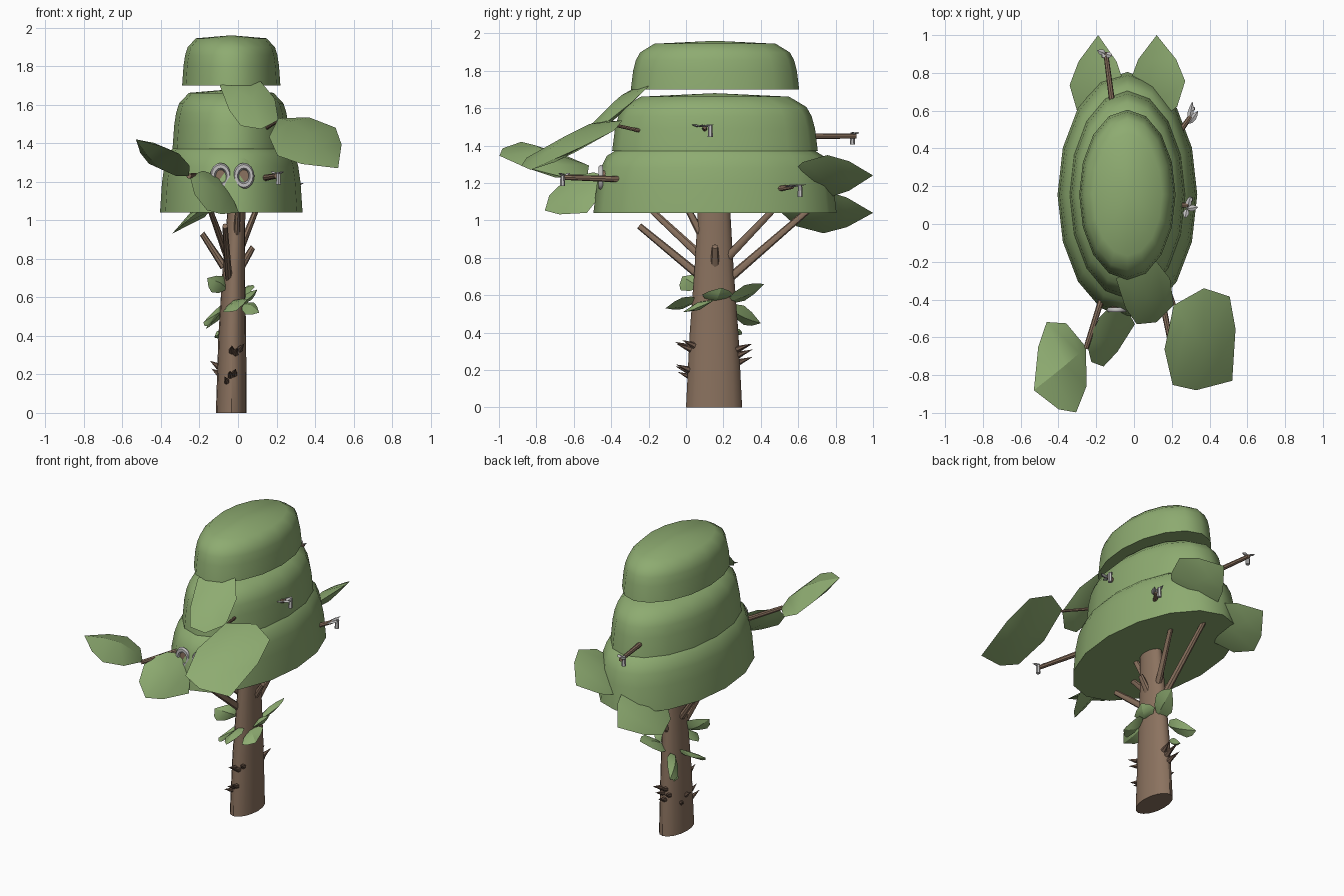
import bpy, bmesh, math
from mathutils import Vector as V

if "Cube" in bpy.data.objects:
    bpy.data.objects.remove(bpy.data.objects["Cube"])


def material(name, rgb):
    m = bpy.data.materials.new(name)
    m.diffuse_color = (*rgb, 1)
    m.use_nodes = True
    m.node_tree.nodes["Principled BSDF"].inputs["Base Color"].default_value = m.diffuse_color
    return m


GREEN = material("leaf green", (0.27, 0.41, 0.165))
BARK = material("bark brown", (0.26, 0.17, 0.115))
DARK = material("thorn brown", (0.16, 0.10, 0.07))
GREY = material("pale grey", (0.54, 0.53, 0.53))


def finish(name, bm, mat, angle=None):
    bmesh.ops.recalc_face_normals(bm, faces=bm.faces)
    me = bpy.data.meshes.new(name)
    bm.to_mesh(me)
    bm.free()
    me.materials.append(mat)
    ob = bpy.data.objects.new(name, me)
    bpy.context.collection.objects.link(ob)
    if angle:
        bpy.ops.object.select_all(action='DESELECT')
        ob.select_set(True)
        bpy.context.view_layer.objects.active = ob
        bpy.ops.object.shade_smooth_by_angle(angle=math.radians(angle))
    return ob


def lathe(name, rings, mat, n=16, peak=None, angle=40):
    """Stack of elliptical rings (cx, cy, z, rx, ry), with an optional peak point."""
    bm = bmesh.new()
    loops = []
    for cx, cy, z, rx, ry in rings:
        loops.append([bm.verts.new((cx + rx * math.sin(2 * math.pi * i / n),
                                    cy + ry * math.cos(2 * math.pi * i / n), z))
                      for i in range(n)])
    for a, b in zip(loops, loops[1:]):
        for i in range(n):
            bm.faces.new((a[i], a[(i + 1) % n], b[(i + 1) % n], b[i]))
    bm.faces.new(loops[0])
    if peak:
        p = bm.verts.new(peak)
        for i in range(n):
            bm.faces.new((loops[-1][i], loops[-1][(i + 1) % n], p))
    else:
        bm.faces.new(loops[-1])
    return finish(name, bm, mat, angle)


def rod(name, a, b, r1, r2, mat, n=8, squash=1.0):
    """Tapered rod from a to b; squash narrows it along x."""
    a, b = V(a), V(b)
    d = b - a
    bm = bmesh.new()
    bmesh.ops.create_cone(bm, cap_ends=True, segments=n, radius1=r1, radius2=r2, depth=d.length)
    q = d.to_track_quat('Z', 'Y')
    mid = (a + b) / 2
    for v in bm.verts:
        p = q @ v.co
        p.x *= squash if abs(d.normalized().x) < 0.7 else 1
        v.co = p + mid
    if r2 == 0:
        bmesh.ops.remove_doubles(bm, verts=bm.verts, dist=1e-5)
    return finish(name, bm, mat, 40)


def leaf(name, base, tip, w, h=0.04, mat=GREEN):
    """Solid faceted leaf: w reaches from midrib to edge, h is the half thickness."""
    base, tip, w = V(base), V(tip), V(w)
    d = tip - base
    up = d.cross(w).normalized()
    bm = bmesh.new()
    vb, vt = bm.verts.new(base), bm.verts.new(tip)
    lines = []
    for side in (w, up * h, -w, -up * h):
        lines.append([bm.verts.new(base + d * t + side * k)
                      for t, k in ((0.18, 0.72), (0.47, 1.04), (0.72, 0.72))])
    for i in range(4):
        a, b = lines[i], lines[(i + 1) % 4]
        bm.faces.new((vb, a[0], b[0]))
        for j in range(2):
            bm.faces.new((a[j], a[j + 1], b[j + 1], b[j]))
        bm.faces.new((a[2], vt, b[2]))
    return finish(name, bm, mat, 25)


# Crown: three stacked domes
PROFILE = ((0, 1), (0.39, 0.972), (0.60, 0.94), (0.76, 0.89), (0.94, 0.72))
CX, CY = -0.035, 0.155
for i, (z, h, rx, ry) in enumerate(((1.04, 0.40, 0.37, 0.65),
                                    (1.37, 0.31, 0.305, 0.55),
                                    (1.70, 0.26, 0.255, 0.45))):
    lathe(f"crown_tier_{i + 1}", [(CX, CY, z + h * t, rx * k, ry * k) for t, k in PROFILE],
          GREEN, peak=(CX, CY, z + h), angle=75)

# Trunk
lathe("trunk", [(-0.035, 0.15, 0, 0.08, 0.15), (-0.03, 0.15, 0.4, 0.072, 0.13),
                (-0.022, 0.15, 0.75, 0.058, 0.104), (-0.008, 0.15, 1.06, 0.046, 0.086)], BARK)

# Limbs from the trunk to the crown
for a, b in (((-0.045, 0.09, 0.69), (-0.07, -0.25, 0.97)),
             ((-0.04, 0.09, 0.80), (-0.155, -0.18, 1.05)),
             ((-0.01, 0.11, 0.87), (0.0, 0.01, 1.06)),
             ((-0.02, 0.22, 0.80), (0.11, 0.47, 1.06)),
             ((-0.03, 0.22, 0.68), (-0.01, 0.66, 1.06)),
             ((-0.06, 0.15, 0.76), (-0.20, 0.15, 0.93)),
             ((0.01, 0.155, 0.76), (0.085, 0.155, 0.86))):
    rod("limb", a, b, 0.024, 0.017, BARK, squash=0.8)

# Branches and twigs sticking out of the crown
for a, b, r in (((-0.15, -0.33, 1.23), (-0.255, -0.66, 1.23), 0.017),
                ((0.14, -0.36, 1.22), (0.20, -0.66, 1.23), 0.017),
                ((-0.11, 0.60, 1.45), (-0.15, 0.91, 1.45), 0.016),
                ((0.15, -0.25, 1.48), (0.215, -0.43, 1.52), 0.01),
                ((0.25, 0.50, 1.17), (0.30, 0.57, 1.18), 0.015),
                ((0.22, 0.10, 1.48), (0.29, 0.10, 1.50), 0.015)):
    rod("branch", a, b, r, r * 0.8, BARK)

# Large leaves
for name, base, tip, w, h in (
        ("front_left_leaf", (-0.255, -0.65, 1.23), (-0.53, -0.88, 1.42), (0.075, -0.23, 0.025), 0.055),
        ("front_low_leaf", (-0.25, -0.63, 1.23), (0.005, -0.53, 1.04), (0.03, 0.165, 0.085), 0.035),
        ("front_right_leaf", (0.21, -0.43, 1.53), (0.52, -0.83, 1.27), (0.145, 0.225, 0.07), 0.05),
        ("front_high_leaf", (0.21, -0.43, 1.52), (-0.095, -0.29, 1.70), (0.05, 0.16, 0.11), 0.035),
        ("back_left_leaf", (-0.20, 0.50, 1.05), (-0.19, 1.0, 1.04), (0.14, 0, 0.11), 0.035),
        ("back_right_leaf", (0.13, 0.54, 1.23), (0.12, 1.0, 1.24), (0.14, 0, 0.11), 0.035)):
    leaf(name, base, tip, w, h)

# Small leaves around the trunk
for base, tip, w in (((0.0, 0.22, 0.57), (0.05, 0.42, 0.66), (0.06, 0, 0.04)),
                     ((-0.08, 0.23, 0.53), (-0.16, 0.40, 0.45), (0.04, 0, 0.05)),
                     ((-0.06, 0.08, 0.64), (-0.16, -0.02, 0.70), (0.03, 0.06, 0.04)),
                     ((-0.02, 0.06, 0.58), (-0.01, -0.11, 0.53), (0.06, 0, 0.03)),
                     ((0.02, 0.10, 0.56), (0.11, 0.03, 0.52), (0.02, 0.08, 0.03)),
                     ((-0.08, 0.18, 0.53), (-0.18, 0.05, 0.47), (0.03, 0.06, 0.05)),
                     ((0.02, 0.15, 0.57), (0.10, 0.19, 0.64), (-0.01, 0.08, 0.0)),
                     ((-0.08, 0.24, 0.42), (-0.12, 0.30, 0.39), (0.02, 0.02, 0.01))):
    leaf("trunk_leaf", base, tip, w, 0.02)

# Thorns pointing outward around the lower trunk: (angle in degrees, height)
for deg, z in ((-90, 0.32), (-95, 0.19), (-55, 0.33), (-110, 0.16), (-75, 0.31), (-80, 0.20),
               (70, 0.31), (85, 0.28), (100, 0.31), (95, 0.24), (115, 0.27),
               (180, 0.24), (160, 0.20)):
    c, s = math.cos(math.radians(deg)), math.sin(math.radians(deg))
    root = V((-0.032 + 0.068 * c, 0.15 + 0.128 * s, z))
    rod("thorn", root, root + V((0.045 * c, 0.08 * s, 0.03)), 0.018, 0, DARK, n=6)

# Face at the front: green head, ringed eyes
bm = bmesh.new()
bmesh.ops.create_uvsphere(bm, u_segments=16, v_segments=10, radius=1)
for v in bm.verts:
    v.co = (-0.03 + 0.13 * v.co.x, -0.38 + 0.065 * v.co.y, 1.25 + 0.10 * v.co.z)
finish("head", bm, GREEN, 40)
for x in (-0.09, 0.03):
    bpy.ops.mesh.primitive_torus_add(major_segments=16, minor_segments=6, major_radius=0.047,
                                     minor_radius=0.017, location=(x, -0.455, 1.23),
                                     rotation=(math.pi / 2, 0, 0))
    ring = bpy.context.object
    ring.name = "eye_ring"
    ring.scale = (0.86, 1.06, 0.8)
    ring.data.materials.append(GREY)
    bpy.ops.object.shade_smooth_by_angle(angle=math.radians(60))
    rod("eye", (x, -0.40, 1.23), (x, -0.452, 1.23), 0.042, 0.034, BARK, n=12, squash=0.85)

# Small grey perched pieces: wings (offset, half-width) and a hanging tail
for (x, y, z), wings, (tx, ty) in (
        ((0.20, -0.65, 1.24), ((0.04, -0.03), (-0.03, 0.03)), (0.01, -0.01)),
        ((-0.15, 0.90, 1.46), ((-0.045, 0.02), (0.035, -0.01)), (-0.01, -0.01)),
        ((0.29, 0.53, 1.18), ((0.02, 0.12), (0.05, 0.07)), (0.02, 0.08)),
        ((0.28, 0.08, 1.50), ((0.02, 0.07), (0.06, 0.01), (-0.01, -0.05)), (0.02, 0.05))):
    p = V((x, y, z))
    for ox, oy in wings:
        side = V((-oy, ox, 0)).normalized() * 0.016
        leaf("perch_wing", p, p + V((ox, oy, 0.012)), side, 0.006, GREY)
    rod("perch_tail", p + V((tx, ty, 0.01)), p + V((tx, ty, -0.055)), 0.011, 0.014, GREY, n=6)
